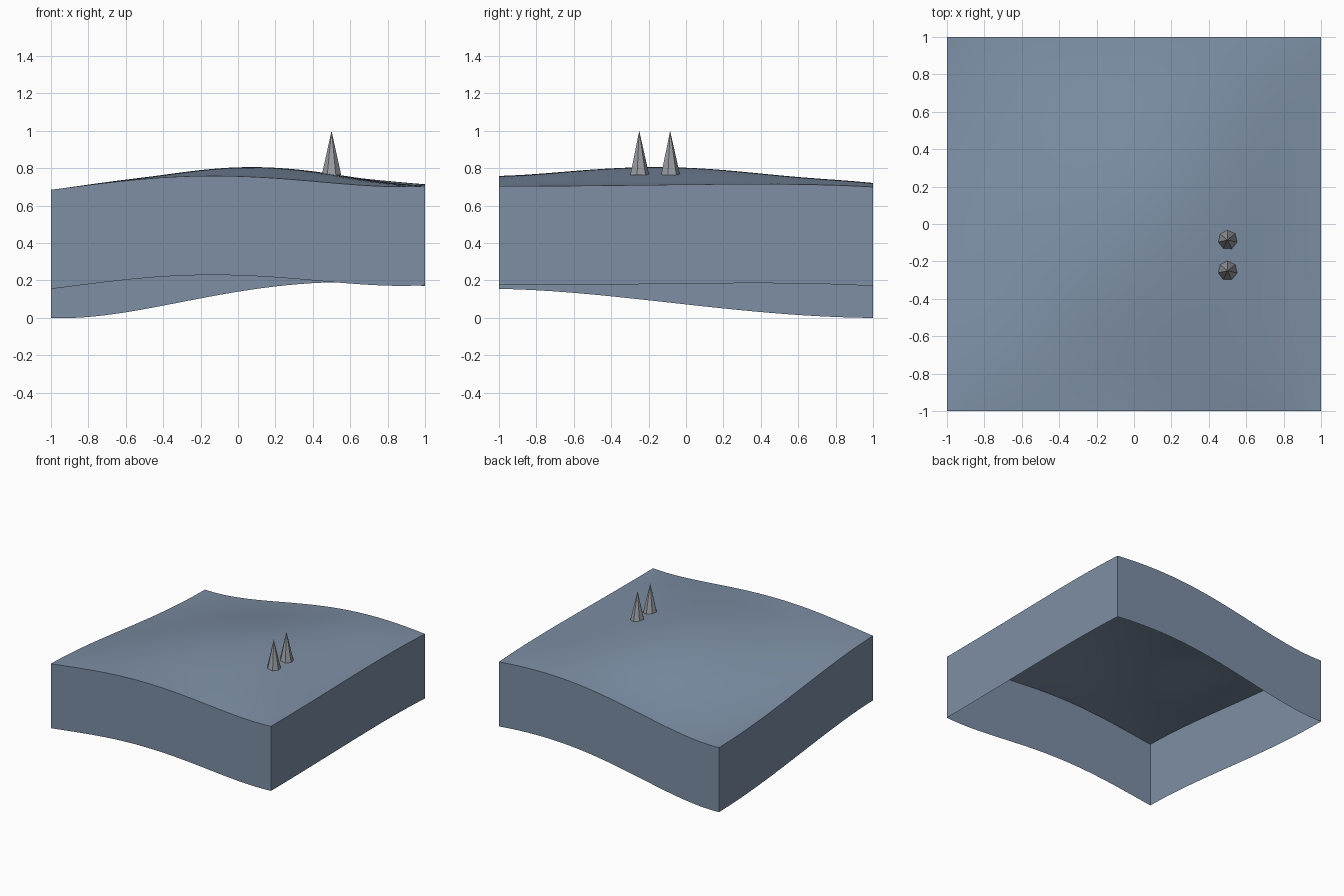
import bpy
import bmesh
import math

cube = bpy.data.objects.get("Cube")
if cube:
    bpy.data.objects.remove(cube)

SEGMENTS = 48
WALL = 0.53
KNOTS = (-1, -0.5, 0, 0.5, 1)
# Surface heights: rows run front to back, columns right side to left side
HEIGHTS = (
    (.685, .743, .757, .722, .705),
    (.655, .750, .793, .760, .707),
    (.602, .715, .800, .770, .713),
    (.553, .643, .742, .757, .715),
    (.530, .577, .670, .720, .700),
)


def material(name, rgb):
    mat = bpy.data.materials.new(name)
    mat.use_nodes = True
    mat.diffuse_color = (*rgb, 1)
    mat.node_tree.nodes["Principled BSDF"].inputs["Base Color"].default_value = (*rgb, 1)
    return mat


def blend(values, t):
    """Smooth curve through the values at the knots."""
    total = 0
    for value, a in zip(values, KNOTS):
        total += value * math.prod((t - b) / (a - b) for b in KNOTS if b != a)
    return total


def height(x, y):
    return blend([blend(row, x) for row in HEIGHTS], y)


def finish(name, bm, mat):
    mesh = bpy.data.meshes.new(name)
    bm.to_mesh(mesh)
    bm.free()
    mesh.materials.append(mat)
    obj = bpy.data.objects.new(name, mesh)
    bpy.context.collection.objects.link(obj)
    return obj


slate = material("slate blue", (.205, .275, .375))
grey = material("light grey", (.32, .34, .37))

# Rolling ground sheet with an open-bottomed skirt of constant depth
bm = bmesh.new()
bmesh.ops.create_grid(bm, x_segments=SEGMENTS, y_segments=SEGMENTS, size=1)
for v in bm.verts:
    v.co.z = height(v.co.x, v.co.y)
rim = [e for e in bm.edges if e.is_boundary]
skirt = bmesh.ops.extrude_edge_only(bm, edges=rim)["geom"]
for v in skirt:
    if isinstance(v, bmesh.types.BMVert):
        v.co.z -= WALL
bm.normal_update()
for f in bm.faces:
    centre = f.calc_center_median()
    outward = f.normal.z if abs(f.normal.z) > 0.5 else f.normal.xy.dot(centre.xy)
    if outward < 0:
        f.normal_flip()
ground = finish("ground_block", bm, slate)
bpy.context.view_layer.objects.active = ground
ground.select_set(True)
bpy.ops.object.shade_smooth_by_angle(angle=math.radians(30))

# Pair of slim faceted spikes standing on the ground
for name, y in (("front_spike", -.25), ("back_spike", -.085)):
    bm = bmesh.new()
    bmesh.ops.create_cone(bm, cap_ends=True, segments=7, radius1=.053,
                          radius2=0, depth=.235)
    spike = finish(name, bm, grey)
    spike.location = (.5, y, 1 - .235 / 2)
